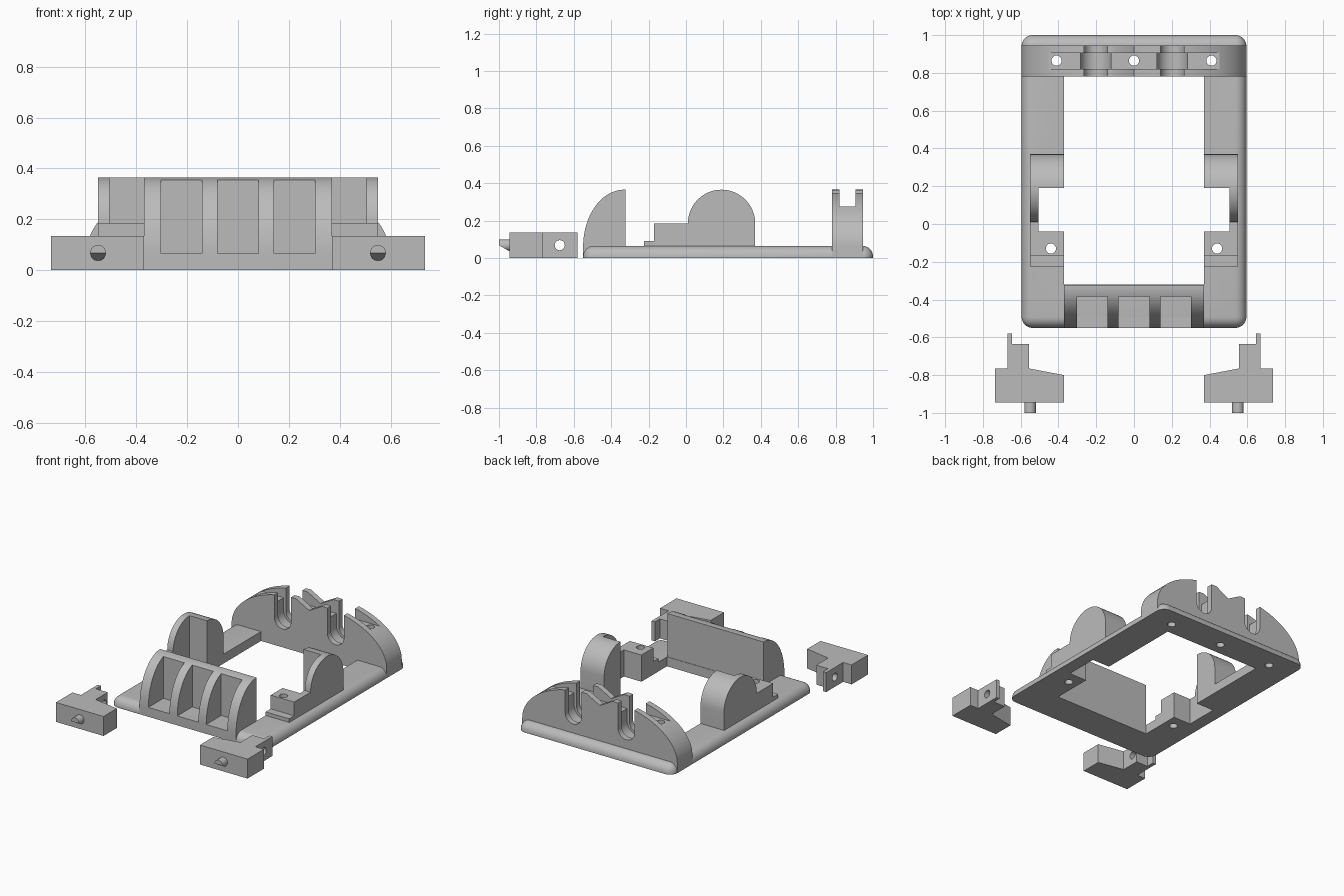
import bpy, bmesh, math
from mathutils import Vector

cube = bpy.data.objects.get("Cube")
if cube:
    bpy.data.objects.remove(cube, do_unlink=True)

grey = bpy.data.materials.new("plain_grey")
grey.use_nodes = True
grey.diffuse_color = (0.5, 0.5, 0.5, 1)
grey.node_tree.nodes["Principled BSDF"].inputs["Base Color"].default_value = (0.5, 0.5, 0.5, 1)


def finish(name, bm):
    bmesh.ops.recalc_face_normals(bm, faces=bm.faces)
    mesh = bpy.data.meshes.new(name)
    bm.to_mesh(mesh)
    bm.free()
    mesh.materials.append(grey)
    obj = bpy.data.objects.new(name, mesh)
    bpy.context.collection.objects.link(obj)
    return obj


def prism(name, pts, axis, lo, hi):
    """Extrude a 2D outline along an axis; the outline uses the other two axes in order."""
    def place(p, d):
        c = list(p)
        c.insert("xyz".index(axis), d)
        return Vector(c)
    bm = bmesh.new()
    face = bm.faces.new([bm.verts.new(place(p, lo)) for p in pts])
    ext = bmesh.ops.extrude_face_region(bm, geom=[face])["geom"]
    verts = [g for g in ext if isinstance(g, bmesh.types.BMVert)]
    shift = Vector((0, 0, 0))
    shift["xyz".index(axis)] = hi - lo
    bmesh.ops.translate(bm, verts=verts, vec=shift)
    return finish(name, bm)


def rect(x0, x1, y0, y1):
    return [(x0, y0), (x1, y0), (x1, y1), (x0, y1)]


def box(name, x0, x1, y0, y1, z0, z1):
    return prism(name, rect(x0, x1, y0, y1), "z", z0, z1)


def arc(cx, cy, rx, ry, a0, a1, n=24):
    angles = [math.radians(a0 + (a1 - a0) * i / n) for i in range(n + 1)]
    return [(cx + rx * math.cos(a), cy + ry * math.sin(a)) for a in angles]


def hole(cx, cy, axis, lo, hi, r=0.027):
    return prism("hole_cutter", arc(cx, cy, r, r, 0, 360)[:-1], axis, lo, hi)


def activate(obj):
    bpy.ops.object.select_all(action="DESELECT")
    obj.select_set(True)
    bpy.context.view_layer.objects.active = obj


def cut(obj, cutters):
    for c in cutters:
        activate(obj)
        mod = obj.modifiers.new("cut", "BOOLEAN")
        mod.operation, mod.solver, mod.object = "DIFFERENCE", "EXACT", c
        bpy.ops.object.modifier_apply(modifier=mod.name)
        bpy.data.objects.remove(c, do_unlink=True)


def smooth(obj):
    activate(obj)
    bpy.ops.object.shade_smooth_by_angle(angle=math.radians(30))


TOP = 0.065
SCREWS = (-0.41, 0, 0.41)

# Base frame: slab with rounded upper rim, opened in the middle
bm = bmesh.new()
bmesh.ops.create_cube(bm, size=1)
for v in bm.verts:
    v.co = (v.co.x * 1.19, v.co.y * 1.55 + 0.225, (v.co.z + 0.5) * TOP)
rim = [e for e in bm.edges if max(v.co.z for v in e.verts) > 0.01]
bmesh.ops.bevel(bm, geom=rim, offset=0.058, segments=8, profile=0.5, affect="EDGES")
base = finish("base_frame", bm)
cut(base, [box("opening", -0.37, 0.37, -0.32, 0.78, -1, 1),
           box("notch", -0.505, 0.505, -0.04, 0.19, -1, 1)]
    + [hole(x, 0.865, "z", -1, 1) for x in SCREWS]
    + [hole(x, -0.13, "z", -1, 1) for x in (-0.44, 0.44)])
smooth(base)

# Front guard: curved panel with three recessed windows
guard = prism("front_guard",
              [(-0.55, 0.005), (-0.323, 0.005), (-0.323, 0.365)]
              + arc(-0.33, 0.06, 0.22, 0.305, 90, 180), "x", -0.37, 0.37)
cut(guard, [box("window", x - 0.081, x + 0.081, -0.7, -0.385, TOP, 0.6)
            for x in (-0.222, 0, 0.222)])
smooth(guard)

# Rear arch with shaft slots, a cross pocket and screw holes
outline = ([(-0.595, 0.005), (0.595, 0.005)]
           + arc(0.1, TOP, 0.495, 0.3, 0, 90) + arc(-0.1, TOP, 0.495, 0.3, 90, 180))
arch = prism("rear_arch", outline, "y", 0.78, 0.945)


def slot(x, r, y0, y1):
    pts = arc(x, 0.19, r, r, 180, 360) + [(x + r, 0.6), (x - r, 0.6)]
    return prism("slot", pts, "y", y0, y1)


cutters = [box("pocket", -0.465, 0.465, 0.82, 0.905, 0.275, 0.6),
           prism("vee", [(0, 0.31), (0.12, 0.376), (-0.12, 0.376)], "y", 0.5, 1.2)]
for x in (-0.203, 0.203):
    cutters += [slot(x, 0.063, 0.5, 1.2), slot(x, 0.081, 0.82, 0.905)]
cut(arch, cutters + [hole(x, 0.865, "z", -1, 1) for x in SCREWS])
smooth(arch)

for side, s in (("left", 1), ("right", -1)):
    # Side bracket: step, block and round cheek, hollowed on its inner side
    profile = ([(0.37, 0.06), (0.37, 0.185)] + arc(0.19, 0.185, 0.18, 0.18, 0, 180)[1:]
               + [(-0.17, 0.185), (-0.17, 0.09), (-0.225, 0.09), (-0.225, 0.06)])
    bracket = prism(side + "_bracket", profile, "x", *sorted((s * 0.37, s * 0.55)))
    cut(bracket, [box("hollow", *sorted((s * 0.3, s * 0.505)), -0.04, 0.19, -1, 1),
                  hole(s * 0.44, -0.13, "z", -1, 1)])
    smooth(bracket)

    # Loose clip with a thin tab and a cross hole
    plan = [(0.37, -0.945), (0.735, -0.945), (0.735, -0.765), (0.67, -0.765),
            (0.67, -0.58), (0.645, -0.58), (0.645, -0.635), (0.555, -0.635),
            (0.555, -0.765), (0.37, -0.8)]
    clip = prism(side + "_clip", [(s * x, y) for x, y in plan], "z", 0, 0.135)
    cut(clip, [hole(-0.675, 0.068, "x", -1, 1)])
    smooth(clip)

    # Clip peg with a sloped underside
    peg = hole(s * 0.55, 0.068, "y", -1.0, -0.94, 0.031)
    peg.name = side + "_clip_peg"
    cut(peg, [prism("slope", [(-1.1, 0.12 - 0.1), (-1.0, 0.068), (-0.945, 0.036),
                              (-0.945, 0), (-1.1, 0)], "x", -1, 1)])
    smooth(peg)
